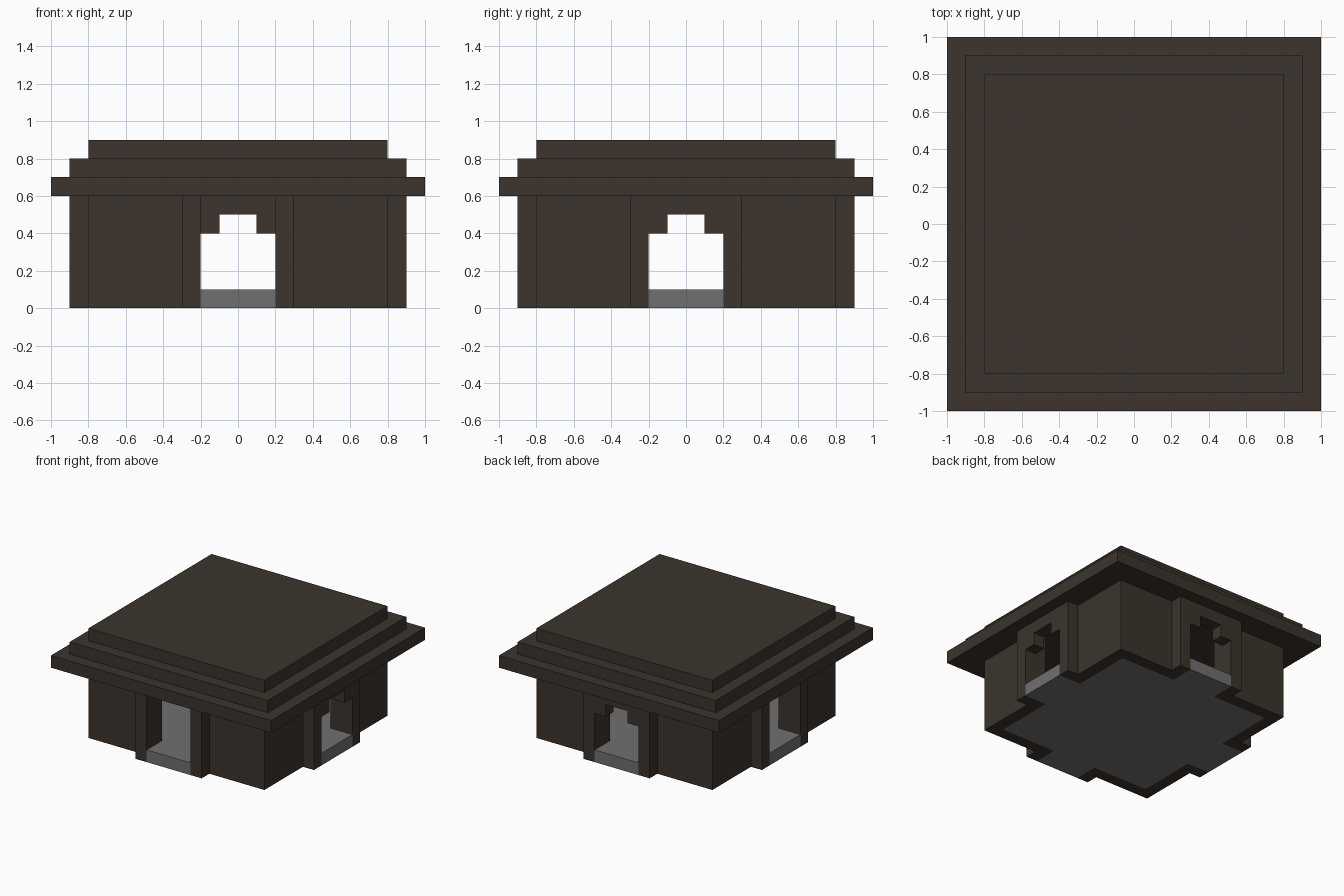
import bpy, bmesh, math
from mathutils import Matrix, Vector

cube = bpy.data.objects.get("Cube")
if cube:
    bpy.data.objects.remove(cube, do_unlink=True)


def material(name, rgb):
    m = bpy.data.materials.new(name)
    m.use_nodes = True
    m.diffuse_color = (*rgb, 1)
    m.node_tree.nodes["Principled BSDF"].inputs["Base Color"].default_value = (*rgb, 1)
    return m


BROWN = material("dark brown stone", (0.045, 0.034, 0.026))
GREY = material("grey floor stone", (0.16, 0.16, 0.16))


def prism(name, outline, low, high, mat, matrix=Matrix()):
    """Extrude a flat outline from low to high along local z, then place it."""
    bm = bmesh.new()
    face = bm.faces.new([bm.verts.new((x, y, low)) for x, y in outline])
    ext = bmesh.ops.extrude_face_region(bm, geom=[face])
    bmesh.ops.translate(bm, vec=(0, 0, high - low),
                        verts=[v for v in ext["geom"] if isinstance(v, bmesh.types.BMVert)])
    bm.transform(matrix)
    bmesh.ops.recalc_face_normals(bm, faces=bm.faces)
    mesh = bpy.data.meshes.new(name)
    bm.to_mesh(mesh)
    bm.free()
    mesh.materials.append(mat)
    obj = bpy.data.objects.new(name, mesh)
    bpy.context.collection.objects.link(obj)
    return obj


def square(r):
    return [(-r, -r), (r, -r), (r, r), (-r, r)]


def turn(i):
    return Matrix.Rotation(i * math.pi / 2, 4, 'Z')


# Four corner walls, each with a projecting door post at either end
corner = [(0.2, 0.9), (0.3, 0.9), (0.3, 0.8), (0.8, 0.8), (0.8, 0.3),
          (0.9, 0.3), (0.9, 0.2), (0.7, 0.2), (0.7, 0.7), (0.2, 0.7)]
for i, side in enumerate(("back_left", "back_right", "front_right", "front_left")):
    prism("corner_wall_" + side, corner, 0, 0.6, BROWN, turn(i))

# Floor slab with a tongue running out through each doorway
arm = [Vector(p) for p in ((0.7, -0.2), (0.9, -0.2), (0.9, 0.2), (0.7, 0.2), (0.7, 0.7))]
floor = [(turn(i) @ p.to_3d())[:2] for i in range(4) for p in arm]
prism("floor", floor, 0, 0.1, GREY)

# Stepped door heads on the left and back doorways
head = [(-0.2, 0.4), (-0.1, 0.4), (-0.1, 0.5), (0.1, 0.5),
        (0.1, 0.4), (0.2, 0.4), (0.2, 0.6), (-0.2, 0.6)]
upright = Matrix(((0, 0, 1, 0), (1, 0, 0, 0), (0, 1, 0, 0), (0, 0, 0, 1)))
for i, side in enumerate(("left", "back")):
    prism("door_head_" + side, head, 0.8, 0.9, BROWN, turn(i) @ upright)

# Three roof tiers
for i, name in enumerate(("roof_eave", "roof_middle", "roof_top")):
    prism(name, square(1 - 0.1 * i), 0.6 + 0.1 * i, 0.7 + 0.1 * i, BROWN)
